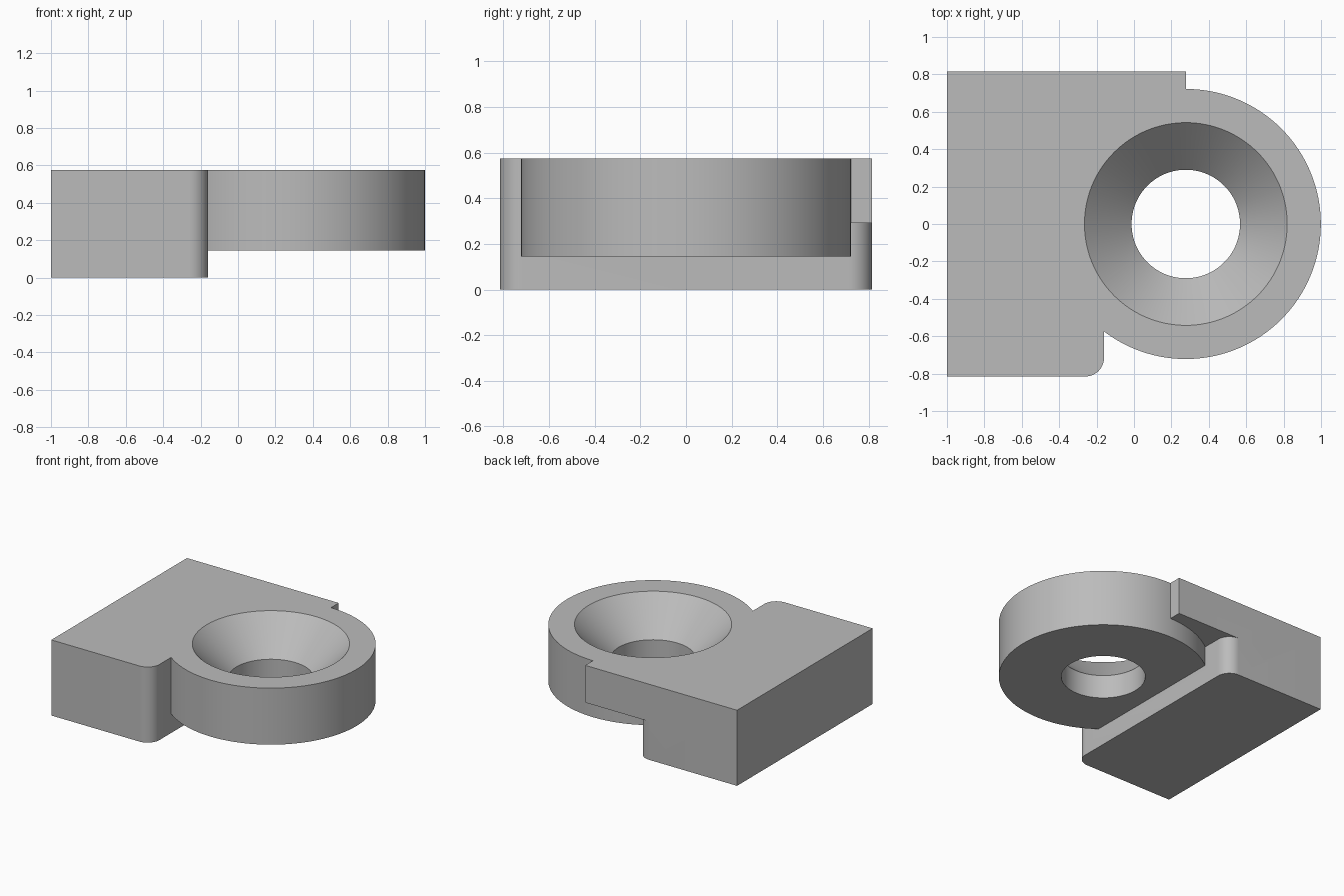
import bpy
import bmesh
from math import cos, sin, pi, radians

default = bpy.data.objects.get("Cube")
if default:
    bpy.data.objects.remove(default, do_unlink=True)

TOP = 0.575
HALF = 0.815          # half depth of the block
STEP_X = -0.16        # inner face of the block
FILLET = 0.1
RING_X, RING_R, RING_Z = 0.277, 0.722, 0.145
BORE_R, SINK_R = 0.29, 0.542
SINK_Z = TOP - (SINK_R - BORE_R)   # 90 degree countersink
SEGMENTS = 128

grey = bpy.data.materials.new("grey")
grey.use_nodes = True
colour = (0.5, 0.5, 0.5, 1)
grey.diffuse_color = colour
grey.node_tree.nodes["Principled BSDF"].inputs["Base Color"].default_value = colour


def finish(name, bm):
    bmesh.ops.recalc_face_normals(bm, faces=bm.faces)
    mesh = bpy.data.meshes.new(name)
    bm.to_mesh(mesh)
    bm.free()
    mesh.materials.append(grey)
    obj = bpy.data.objects.new(name, mesh)
    bpy.context.collection.objects.link(obj)
    return obj


def prism(name, outline, z0, z1):
    bm = bmesh.new()
    face = bm.faces.new([bm.verts.new((x, y, z0)) for x, y in outline])
    result = bmesh.ops.extrude_face_region(bm, geom=[face])
    verts = [v for v in result["geom"] if isinstance(v, bmesh.types.BMVert)]
    bmesh.ops.translate(bm, verts=verts, vec=(0, 0, z1 - z0))
    return finish(name, bm)


def arc(cx, cy, r, start, end, n):
    return [(cx + r * cos(start + (end - start) * i / n),
             cy + r * sin(start + (end - start) * i / n)) for i in range(n + 1)]


def turned(name, profile):
    # stack of circles about the ring axis, capped at both ends
    bm = bmesh.new()
    loops = [[bm.verts.new((x, y, z)) for x, y in
              arc(RING_X, 0, r, 0, 2 * pi, SEGMENTS)[:-1]] for r, z in profile]
    for low, high in zip(loops, loops[1:]):
        for i in range(SEGMENTS):
            j = (i + 1) % SEGMENTS
            bm.faces.new((low[i], low[j], high[j], high[i]))
    bm.faces.new(loops[0])
    bm.faces.new(loops[-1])
    return finish(name, bm)


def combine(target, tool, operation):
    mod = target.modifiers.new(operation.lower(), "BOOLEAN")
    mod.operation = operation
    mod.solver = "EXACT"
    mod.object = tool
    bpy.context.view_layer.objects.active = target
    bpy.ops.object.modifier_apply(modifier=mod.name)
    bpy.data.objects.remove(tool, do_unlink=True)


# Block with two rounded vertical corners
cx, cy = STEP_X - FILLET, HALF - FILLET
outline = ([(-1, HALF), (-1, -HALF)]
           + arc(cx, -cy, FILLET, -pi / 2, 0, 12)
           + arc(cx, cy, FILLET, 0, pi / 2, 12))
bracket = prism("countersunk_bracket", outline, 0, TOP)

# Raised ledge along the back
ledge = prism("back_ledge", [(-0.6, 0.4), (RING_X, 0.4), (RING_X, HALF), (-0.6, HALF)],
              0.292, TOP)
combine(bracket, ledge, "UNION")

# Round eye
eye = turned("round_eye", [(RING_R, RING_Z), (RING_R, TOP)])
combine(bracket, eye, "UNION")

# Countersunk hole, cutter runs past both faces
extra = 0.1
hole = turned("hole_cutter", [(BORE_R, RING_Z - extra), (BORE_R, SINK_Z),
                              (SINK_R + extra, TOP + extra)])
hole.hide_render = True
combine(bracket, hole, "DIFFERENCE")

bpy.ops.object.select_all(action="DESELECT")
bracket.select_set(True)
bpy.context.view_layer.objects.active = bracket
bpy.ops.object.shade_smooth_by_angle(angle=radians(25))
